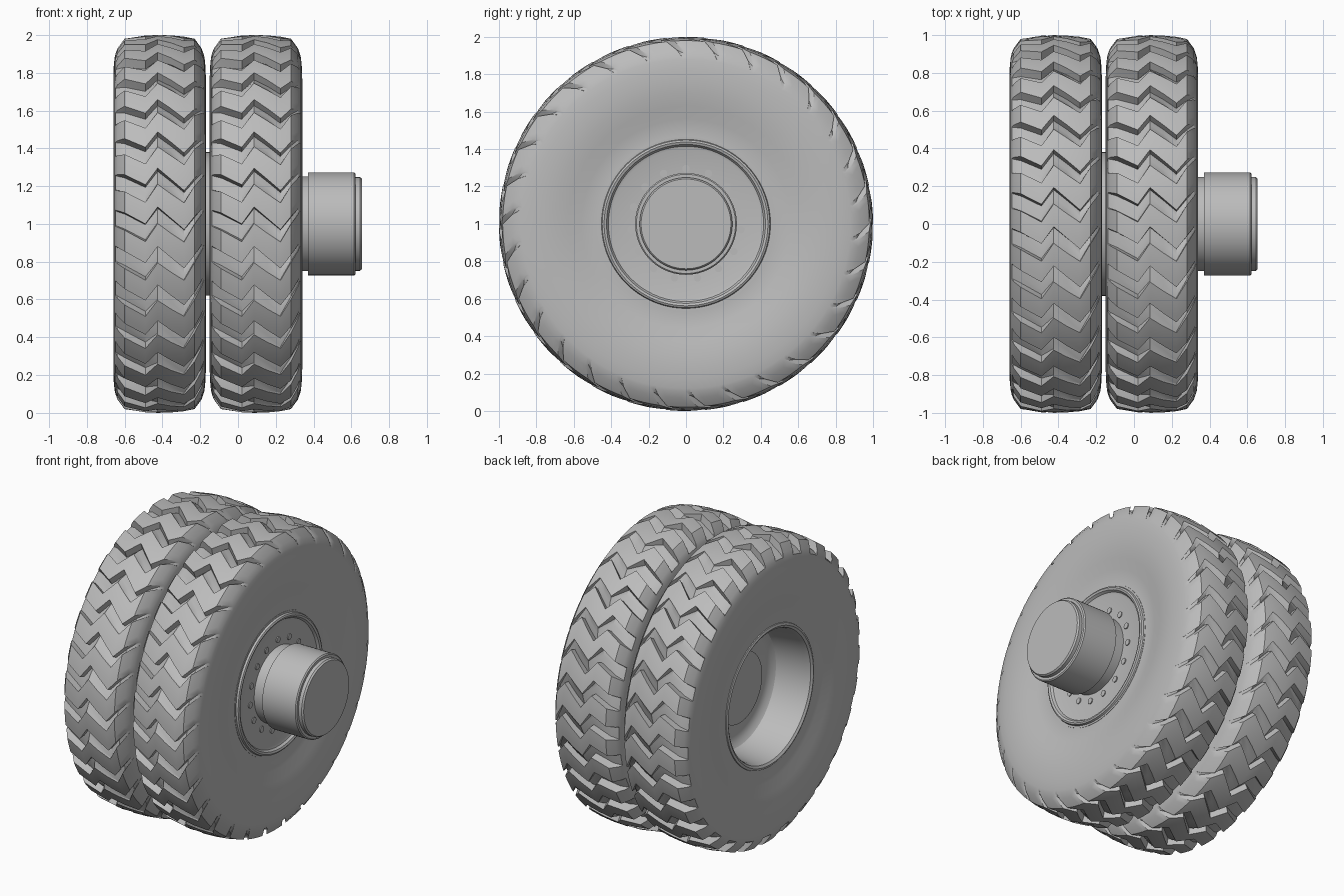
import bpy, bmesh
from math import pi, cos, sin, radians

cube = bpy.data.objects.get("Cube")
if cube:
    bpy.data.objects.remove(cube, do_unlink=True)

grey = bpy.data.materials.new("plain grey")
grey.use_nodes = True
GREY = (0.5, 0.5, 0.5, 1)
grey.diffuse_color = GREY
grey.node_tree.nodes["Principled BSDF"].inputs["Base Color"].default_value = GREY


def ring_surface(name, rings, cap_start=False, cap_end=False, angle=30):
    """Skin a list of equal-length vertex rings into one object."""
    bm = bmesh.new()
    rows = [[bm.verts.new(p) for p in ring] for ring in rings]
    n = len(rows[0])
    for a, b in zip(rows, rows[1:]):
        for i in range(n):
            j = (i + 1) % n
            bm.faces.new((a[i], a[j], b[j], b[i]))
    if cap_start:
        bm.faces.new(rows[0])
    if cap_end:
        bm.faces.new(rows[-1])
    bmesh.ops.recalc_face_normals(bm, faces=bm.faces)
    mesh = bpy.data.meshes.new(name)
    bm.to_mesh(mesh)
    bm.free()
    mesh.materials.append(grey)
    obj = bpy.data.objects.new(name, mesh)
    bpy.context.collection.objects.link(obj)
    bpy.ops.object.select_all(action="DESELECT")
    obj.select_set(True)
    bpy.context.view_layer.objects.active = obj
    bpy.ops.object.shade_smooth_by_angle(angle=radians(angle))
    return obj


def point(x, r, a, y=0, z=1):
    return (x, y + r * cos(a), z + r * sin(a))


def lathe(name, profile, segs=72, y=0, z=1, cap_start=True, cap_end=True):
    """Turn an (x, radius) profile about the axle direction."""
    rings = [[point(x, r, 2 * pi * i / segs, y, z) for i in range(segs)]
             for x, r in profile]
    return ring_surface(name, rings, cap_start, cap_end)


# Tyre: sidewall half profile and tread stations
BLOCKS = 30
PITCH = 2 * pi / BLOCKS
SIDE = [(0.19, 0.43), (0.205, 0.46), (0.203, 0.50), (0.212, 0.56), (0.228, 0.63),
        (0.24, 0.70), (0.245, 0.77), (0.243, 0.83), (0.238, 0.88)]
# x, radius, zigzag shift, groove width, depth, floor squareness
TREAD = [(-0.232, 0.905, 0.08, 0.45, 0.0, 1),
         (-0.222, 0.93, 0.075, 0.45, 0.018, 1),
         (-0.185, 0.98, 0.06, 0.45, 0.052, 1),
         (-0.075, 0.997, 0.0, 0.45, 0.05, 0.9),
         (-0.01, 1.0, 0.09, 0.42, 0.045, 0.15),
         (0.06, 0.998, 0.03, 0.38, 0.04, 0.15),
         (0.13, 0.991, -0.03, 0.32, 0.04, 0.2),
         (0.185, 0.98, 0.04, 0.2, 0.04, 0.8),
         (0.222, 0.93, 0.09, 0.17, 0.015, 1),
         (0.234, 0.895, 0.11, 0.15, 0.0, 1)]


def tyre(name, cx):
    left = [(-x, r) + TREAD[0][2:4] + (0, 1) for x, r in SIDE]
    right = [(x, r) + TREAD[-1][2:4] + (0, 1) for x, r in reversed(SIDE)]
    rings = []
    for x, r, shift, w, depth, k in left + TREAD + right:
        # one pitch: steep wall, floor ramping up, then the land
        steps = [(0, 0), (0.02, depth), (0.55 * w, depth * (0.4 + 0.6 * k)),
                 (0.94 * w, depth * k), (w, 0)]
        steps += [(w + (1 - w) * f / 4, 0) for f in (1, 2, 3)]
        rings.append([point(cx + x, r - d, PITCH * (b + t) - shift)
                      for b in range(BLOCKS) for t, d in steps])
    return ring_surface(name, rings, angle=28)


INNER, OUTER = -0.415, 0.095
tyre("inner_tyre", INNER)
tyre("outer_tyre", OUTER)

# Inner wheel: open barrel with a dished centre
lathe("inner_rim", [(-0.61, 0.47), (-0.625, 0.465), (-0.63, 0.45), (-0.62, 0.435),
                    (-0.59, 0.425), (-0.42, 0.405), (-0.39, 0.395), (-0.37, 0.37),
                    (-0.36, 0.33), (-0.36, 0.22)], cap_start=False)
lathe("axle_end", [(-0.40, 0.235), (-0.35, 0.235)])
lathe("inner_rim_back", [(-0.2, 0.46), (-0.2, 0.3)])

# Spacer closing the gap between the wheels
lathe("wheel_spacer", [(-0.23, 0.38), (-0.09, 0.38)])

# Outer wheel: rounded flange and flat bolt disc
lathe("outer_rim", [(-0.105, 0.45), (0.285, 0.465), (0.302, 0.465), (0.302, 0.452),
                    (0.315, 0.448), (0.32, 0.438), (0.315, 0.425), (0.30, 0.415),
                    (0.295, 0.40), (0.295, 0.2)])

# Wheel bolts
for i in range(15):
    a = pi / 2 + 2 * pi * i / 15
    lathe(f"wheel_bolt_{i + 1}", [(0.29, 0.02), (0.301, 0.02)], 16,
          0.295 * cos(a), 1 + 0.295 * sin(a))

# Hub drum with its collar and end cap
lathe("hub_drum", [(0.28, 0.25), (0.37, 0.25), (0.37, 0.272), (0.615, 0.272),
                   (0.622, 0.265), (0.622, 0.248), (0.645, 0.248), (0.655, 0.24)])
